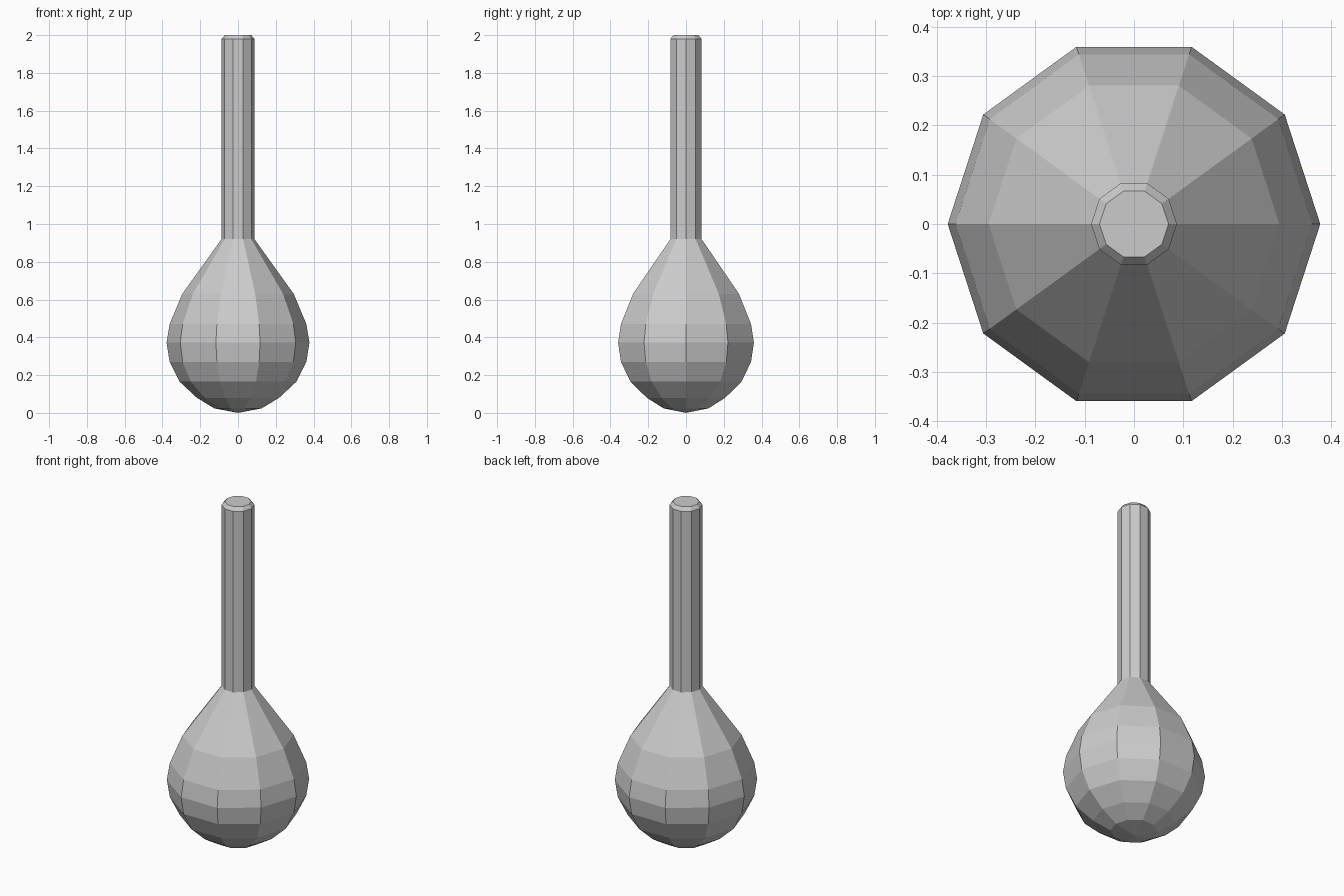
import bpy, bmesh
from math import cos, sin, pi

if "Cube" in bpy.data.objects:
    bpy.data.objects.remove(bpy.data.objects["Cube"])

SIDES = 10


def lathe(name, profile):
    """Revolve (radius, z) points into a flat-faced ten-sided part."""
    bm = bmesh.new()
    rings = []
    for r, z in profile:
        if r == 0:
            rings.append([bm.verts.new((0, 0, z))] * SIDES)
        else:
            rings.append([bm.verts.new((r * cos(2 * pi * i / SIDES),
                                        r * sin(2 * pi * i / SIDES), z))
                          for i in range(SIDES)])
    for low, high in zip(rings, rings[1:]):
        for i in range(SIDES):
            j = (i + 1) % SIDES
            quad = [low[i], low[j], high[j], high[i]]
            bm.faces.new(list(dict.fromkeys(quad)))
    bmesh.ops.recalc_face_normals(bm, faces=bm.faces)
    mesh = bpy.data.meshes.new(name)
    bm.to_mesh(mesh)
    bm.free()
    obj = bpy.data.objects.new(name, mesh)
    bpy.context.collection.objects.link(obj)
    return obj


# Rounded teardrop bulb, open where the handle joins
lathe("bulb", [(0, 0), (0.125, 0.024), (0.218, 0.08), (0.309, 0.165),
               (0.362, 0.27), (0.378, 0.372), (0.362, 0.47),
               (0.295, 0.63), (0.087, 0.92)])

# Straight handle with a bevelled, capped end
lathe("handle", [(0.087, 0.92), (0.087, 1.98), (0.07, 2.0), (0, 2.0)])
